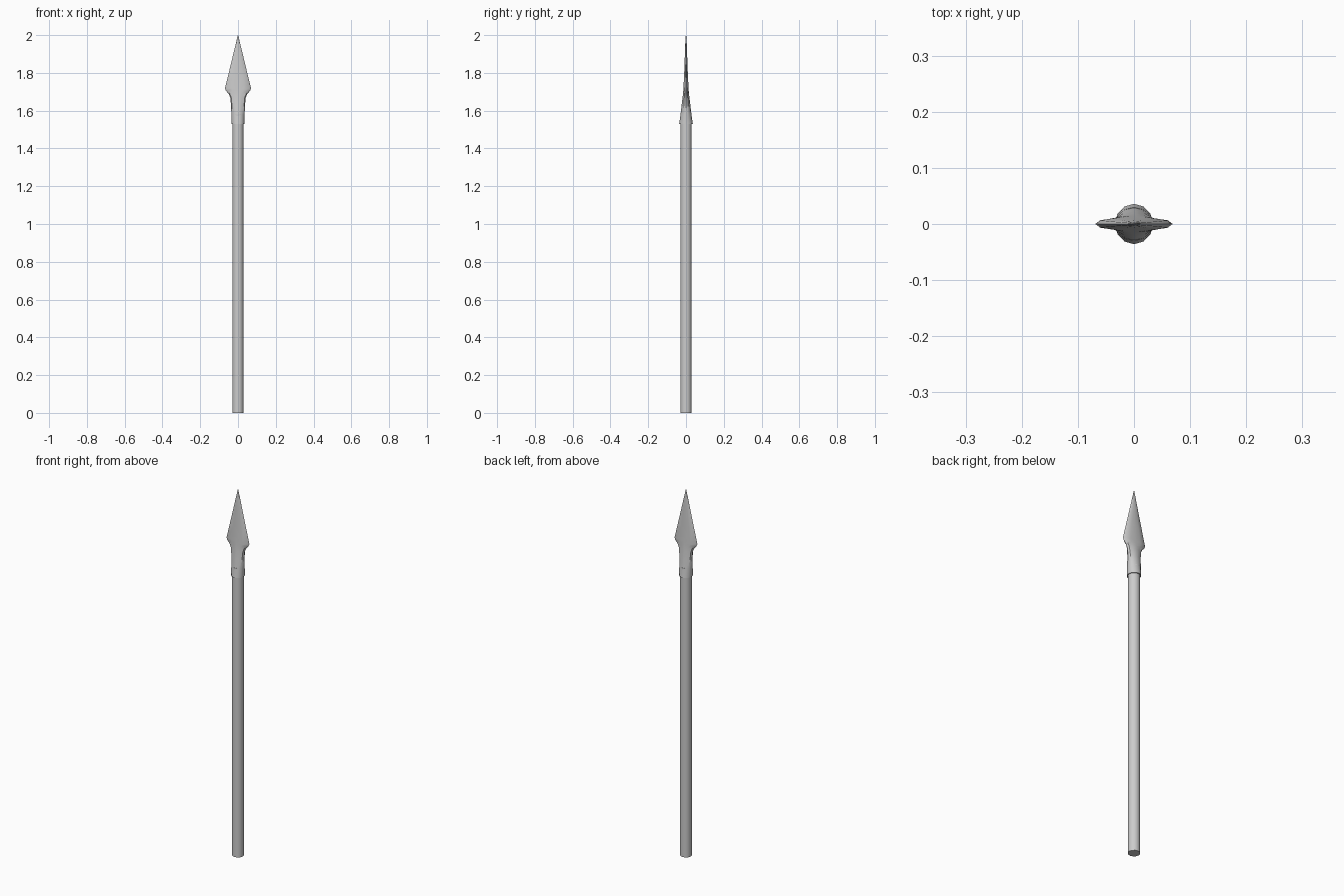
import bpy, bmesh, math

if "Cube" in bpy.data.objects:
    bpy.data.objects.remove(bpy.data.objects["Cube"])


def finish(name, bm, angle):
    bmesh.ops.recalc_face_normals(bm, faces=bm.faces)
    mesh = bpy.data.meshes.new(name)
    bm.to_mesh(mesh)
    bm.free()
    obj = bpy.data.objects.new(name, mesh)
    bpy.context.collection.objects.link(obj)
    bpy.ops.object.select_all(action='DESELECT')
    obj.select_set(True)
    bpy.context.view_layer.objects.active = obj
    bpy.ops.object.shade_smooth_by_angle(angle=math.radians(angle))
    return obj


def loft(name, rings, angle):
    bm = bmesh.new()
    loops = [[bm.verts.new(p) for p in ring] for ring in rings]
    n = len(loops[0])
    for a, b in zip(loops, loops[1:]):
        for i in range(n):
            j = (i + 1) % n
            bm.faces.new((a[i], a[j], b[j], b[i]))
    bm.faces.new(loops[0][::-1])
    bm.faces.new(loops[-1])
    return finish(name, bm, angle)


def section(z, half_width, half_depth, flat):
    """Twelve-sided ring, blended from an ellipse (0) to a thin blade (1)."""
    blade = [(1, 0), (.87, .5), (.45, .78), (0, 1)]
    quarter = []
    for k, (bx, by) in enumerate(blade):
        a = math.radians(30 * k)
        x = math.cos(a) * (1 - flat) + bx * flat
        y = math.sin(a) * (1 - flat) + by * flat
        quarter.append((x * half_width, y * half_depth))
    half = quarter + [(-x, y) for x, y in quarter[-2::-1]]
    ring = half + [(x, -y) for x, y in half[-2:0:-1]]
    return [(x, y, z) for x, y in ring]


# Shaft
loft("shaft", [section(z, .03, .03, 0) for z in (0, 1.58)], 40)

# Spear head: round socket flowing into a flat pointed blade
stations = [
    (1.53, .034, .036, 0),
    (1.58, .035, .029, 0),
    (1.63, .037, .023, .2),
    (1.67, .041, .018, .5),
    (1.69, .050, .016, .8),
    (1.705, .064, .0145, 1),
    (1.718, .069, .0135, 1),
    (1.80, .049, .0095, 1),
    (1.90, .025, .006, 1),
    (1.97, .008, .0035, 1),
    (2.00, .001, .001, 1),
]
loft("spear_head", [section(*s) for s in stations], 35)
